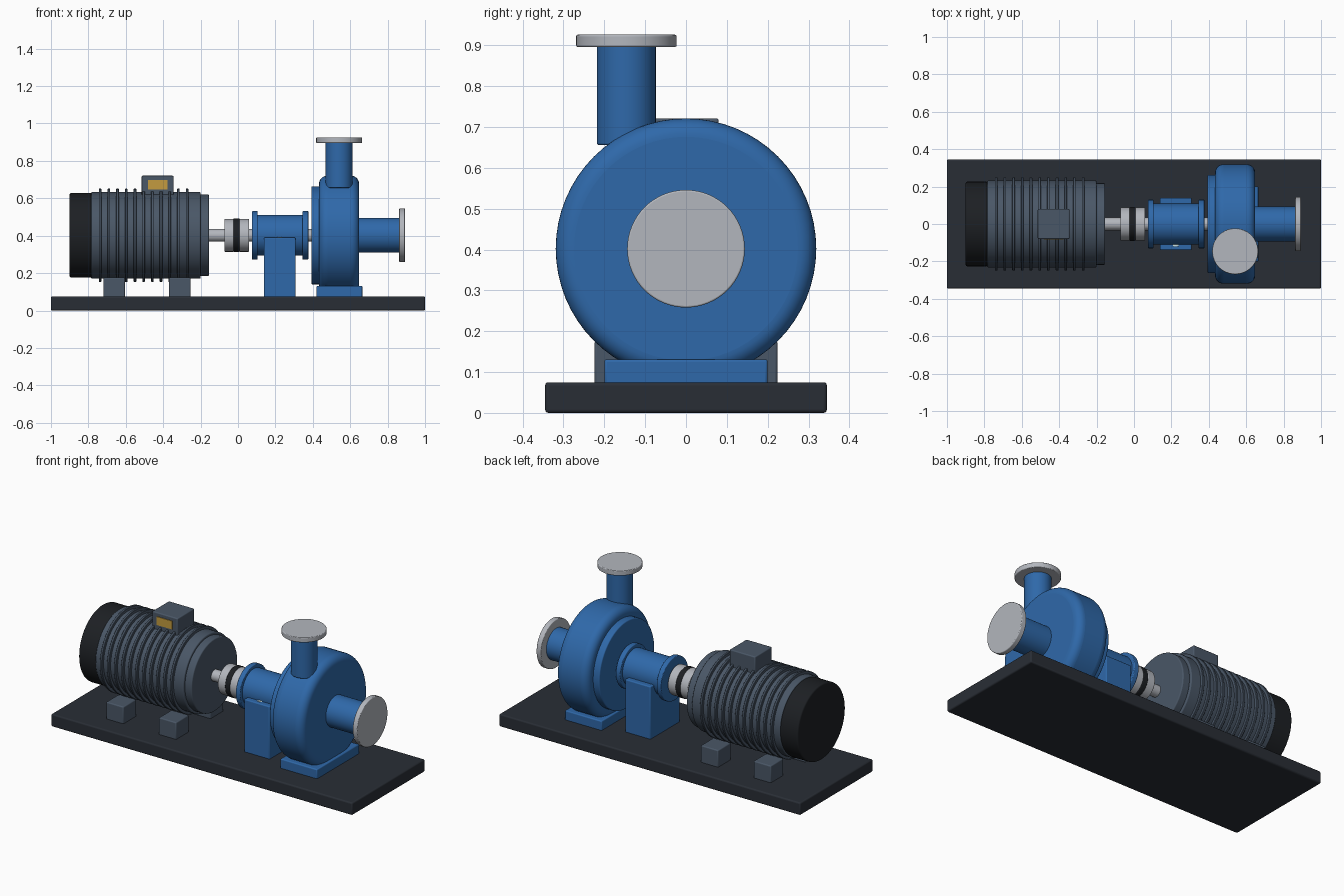
import bpy, math
from mathutils import Vector

if "Cube" in bpy.data.objects:
    bpy.data.objects.remove(bpy.data.objects["Cube"])

AXIS = 0.402  # height of the shaft line


def material(name, rgb):
    m = bpy.data.materials.new(name)
    m.diffuse_color = (*rgb, 1)
    m.use_nodes = True
    m.node_tree.nodes["Principled BSDF"].inputs["Base Color"].default_value = m.diffuse_color
    return m


BLUE = material("pump_blue", (0.028, 0.14, 0.40))
SLATE = material("motor_grey", (0.068, 0.095, 0.135))
DARK = material("dark_base", (0.022, 0.027, 0.036))
BLACK = material("black", (0.012, 0.014, 0.017))
STEEL = material("steel", (0.45, 0.47, 0.51))
GOLD = material("label_gold", (0.55, 0.33, 0.05))
GLASS = material("sight_glass", (0.6, 0.75, 0.75))


def finish(ob, name, mat, bevel, segments=3):
    ob.name = name
    ob.data.materials.append(mat)
    if bevel:
        b = ob.modifiers.new("bevel", "BEVEL")
        b.width, b.segments, b.limit_method = bevel, segments, "ANGLE"
    bpy.ops.object.shade_smooth_by_angle(angle=math.radians(35))
    return ob


def box(name, x, y, z, mat, bevel=0.006):
    """Box from (min, max) ranges."""
    bpy.ops.mesh.primitive_cube_add(size=1)
    ob = bpy.context.object
    for v in ob.data.vertices:
        v.co = [lo + (c + 0.5) * (hi - lo) for c, (lo, hi) in zip(v.co, (x, y, z))]
    return finish(ob, name, mat, bevel)


def rod(name, start, end, r, mat, bevel=0.004, segments=3):
    """Cylinder between two points."""
    a, b = Vector(start), Vector(end)
    bpy.ops.mesh.primitive_cylinder_add(vertices=64, radius=r, depth=(b - a).length, location=(a + b) / 2,
                                        rotation=(b - a).to_track_quat("Z", "Y").to_euler())
    return finish(bpy.context.object, name, mat, bevel, segments)


def shaft_rod(name, x0, x1, r, mat, bevel=0.004, segments=3):
    return rod(name, (x0, 0, AXIS), (x1, 0, AXIS), r, mat, bevel, segments)


# Base plate
box("base_plate", (-1, 1), (-0.345, 0.345), (0, 0.075), DARK, 0.008)

# Motor
shaft_rod("fan_cover", -0.90, -0.78, 0.226, BLACK, 0.008)
shaft_rod("motor_body", -0.785, -0.20, 0.232, SLATE, 0.006)
shaft_rod("motor_end_shield", -0.205, -0.155, 0.218, SLATE, 0.006)
for i in range(11):
    x = -0.737 + i * 0.0465
    shaft_rod(f"cooling_fin_{i + 1}", x - 0.007, x + 0.007, 0.249, SLATE, 0.002, 1)
box("terminal_box", (-0.515, -0.345), (-0.08, 0.08), (0.58, 0.721), SLATE)
box("terminal_label", (-0.482, -0.378), (-0.084, -0.078), (0.648, 0.698), GOLD, 0)
for x in (-0.662, -0.312):
    for side in (-1, 1):
        y = side * 0.163
        box("motor_foot", (x - 0.058, x + 0.058), (y - 0.061, y + 0.061), (0.07, 0.176), SLATE)

# Shaft and coupling
shaft_rod("drive_shaft", -0.16, 0.45, 0.034, STEEL, 0.002)
shaft_rod("coupling_motor_half", -0.073, -0.022, 0.088, STEEL)
shaft_rod("coupling_insert", -0.024, 0.008, 0.090, BLACK)
shaft_rod("coupling_pump_half", 0.006, 0.06, 0.088, STEEL)

# Bearing housing and pedestal
shaft_rod("bearing_housing", 0.09, 0.36, 0.109, BLUE)
shaft_rod("bearing_flange_rear", 0.075, 0.105, 0.13, BLUE)
shaft_rod("bearing_flange_front", 0.345, 0.376, 0.13, BLUE)
box("bearing_pedestal", (0.138, 0.308), (-0.14, 0.14), (0.07, 0.39), BLUE)
rod("oil_sight_glass", (0.223, -0.09, 0.363), (0.223, -0.12, 0.363), 0.031, GLASS, 0.002)

# Pump casing
shaft_rod("casing_back_cover", 0.392, 0.46, 0.262, BLUE, 0.006)
shaft_rod("volute_casing", 0.433, 0.648, 0.319, BLUE, 0.045, 8)
box("casing_foot", (0.42, 0.665), (-0.2, 0.2), (0.07, 0.131), BLUE)

# Suction nozzle
shaft_rod("suction_pipe", 0.63, 0.87, 0.093, BLUE)
shaft_rod("suction_flange", 0.862, 0.893, 0.144, STEEL)

# Discharge nozzle
rod("discharge_pipe", (0.541, -0.146, 0.656), (0.541, -0.146, 0.91), 0.072, BLUE)
rod("discharge_flange", (0.541, -0.146, 0.896), (0.541, -0.146, 0.926), 0.123, STEEL)
